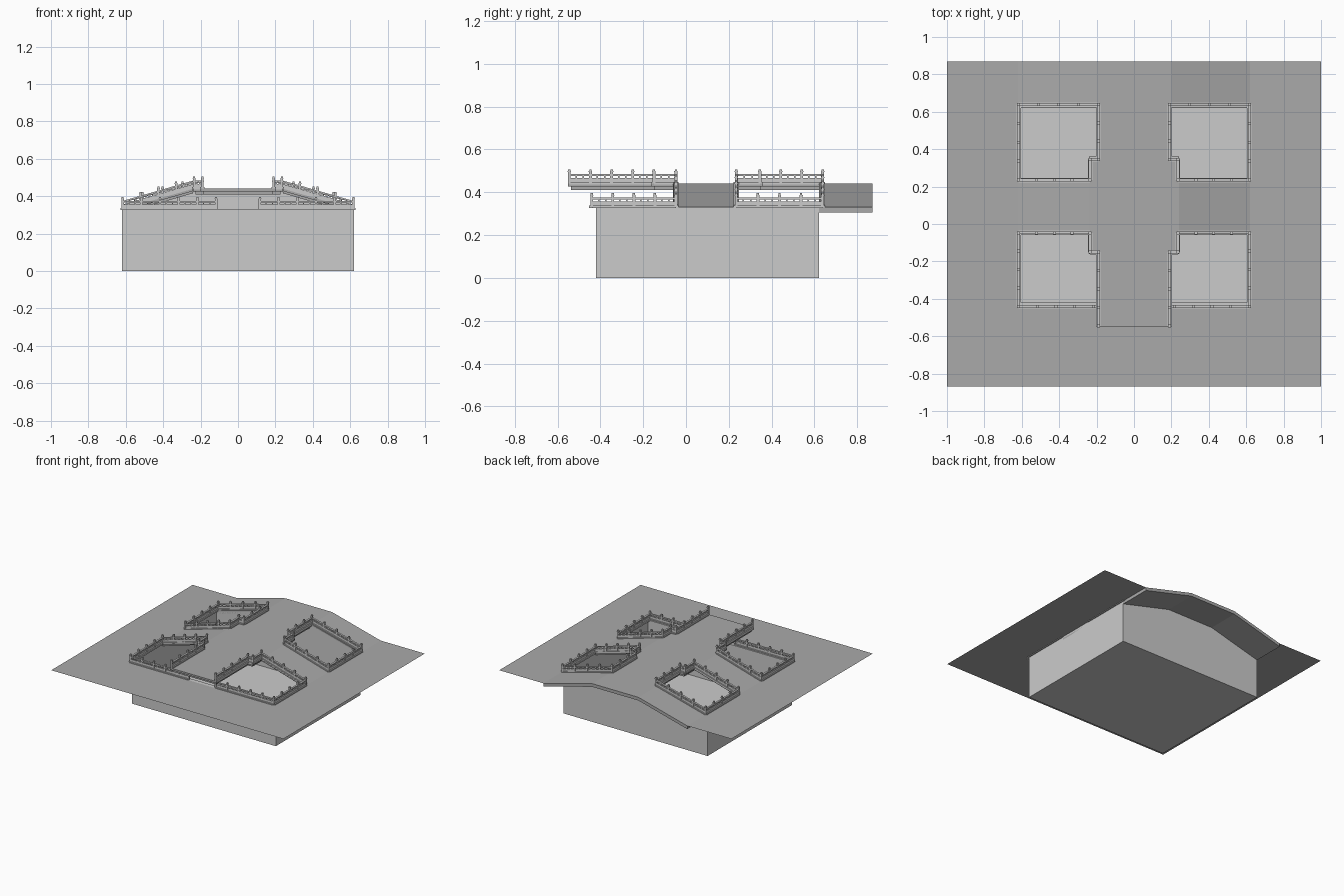
import bpy, bmesh
from mathutils import Vector

if "Cube" in bpy.data.objects:
    bpy.data.objects.remove(bpy.data.objects["Cube"])

G, H = 0.33, 0.44          # ground level and raised deck level
PX = 0.62                  # half width of the pit
YF, YB, YE = -0.42, 0.62, 0.87

dark = bpy.data.materials.new("dark_stone")
dark.diffuse_color = (0.4, 0.4, 0.4, 1)
dark.use_nodes = True
dark.node_tree.nodes["Principled BSDF"].inputs["Base Color"].default_value = dark.diffuse_color


def finish(name, bm, mat=None, recalc=True):
    if recalc:
        bmesh.ops.recalc_face_normals(bm, faces=bm.faces)
    me = bpy.data.meshes.new(name)
    bm.to_mesh(me)
    bm.free()
    ob = bpy.data.objects.new(name, me)
    bpy.context.collection.objects.link(ob)
    if mat:
        me.materials.append(mat)
    return ob


def face(bm, pts):
    return bm.faces.new([bm.verts.new(p) for p in pts])


def prism(bm, pts, vec):
    """Extrude a polygon along a vector into a closed solid."""
    f = face(bm, pts)
    r = bmesh.ops.extrude_face_region(bm, geom=[f])
    vs = [v for v in r["geom"] if isinstance(v, bmesh.types.BMVert)]
    bmesh.ops.translate(bm, verts=vs, vec=vec)
    if f not in bm.faces[:]:
        return
    # extrude keeps the first face as the opposite cap


def beam(bm, a, b, w, lo, hi):
    """Bar from a to b with vertical ends, following any slope."""
    a, b = Vector(a), Vector(b)
    d = b - a
    n = Vector((-d.y, d.x, 0)).normalized() * w / 2
    prism(bm, [a - n + Vector((0, 0, lo)), a + n + Vector((0, 0, lo)),
               a + n + Vector((0, 0, hi)), a - n + Vector((0, 0, hi))], d)


def block(bm, p, w, lo, hi):
    beam(bm, (p[0] - w / 2, p[1], p[2]), (p[0] + w / 2, p[1], p[2]), w, lo, hi)


def fence(name, pts):
    """Balustrade: kerb, two rails, short balusters and capped posts."""
    bm = bmesh.new()
    for a, b in zip(pts, pts[1:]):
        a, b = Vector(a), Vector(b)
        beam(bm, a, b, 0.024, -0.004, 0.008)
        beam(bm, a, b, 0.008, 0.008, 0.026)
        beam(bm, a, b, 0.014, 0.036, 0.045)
        n = max(1, round((b - a).length / 0.103))
        for i in range(n + 1):
            p = a.lerp(b, i / n)
            block(bm, p, 0.013, 0, 0.054)
            block(bm, p, 0.016, 0.054, 0.058)
            block(bm, p, 0.011, 0.058, 0.066)
            if i < n:
                for t in (0.33, 0.67):
                    block(bm, a.lerp(b, (i + t) / n), 0.007, 0.02, 0.038)
    finish(name, bm)


# ground: U-shaped sheet around the pit
bm = bmesh.new()
for x0, x1, y0, y1 in ((-1, -PX, -YE, YE), (PX, 1, -YE, YE), (-PX, PX, -YE, -0.45)):
    face(bm, [(x0, y0, G), (x1, y0, G), (x1, y1, G), (x0, y1, G)])
finish("ground", bm, dark, recalc=False)

# pit: floor, side walls, front ledge, back wall rising to the arch
bm = bmesh.new()
face(bm, [(-PX, YF, 0), (PX, YF, 0), (PX, YB, 0), (-PX, YB, 0)])
for s in (-1, 1):
    face(bm, [(s * PX, YF, 0), (s * PX, YB, 0), (s * PX, YB, G), (s * PX, YF, G)])
face(bm, [(-PX, YF, 0), (PX, YF, 0), (PX, YF, G), (-PX, YF, G)])
face(bm, [(-PX, YF, G), (PX, YF, G), (PX, -0.45, G), (-PX, -0.45, G)])
face(bm, [(-PX, YB, 0), (PX, YB, 0), (PX, YB, G - .01), (.2, YB, H - .01),
          (-.2, YB, H - .01), (-PX, YB, G - .01)])
bmesh.ops.remove_doubles(bm, verts=bm.verts, dist=1e-5)
finish("pit", bm)

# back arch: faceted slab running across the rear
top = [(-PX, G), (-.2, H), (.2, H), (PX, G)]
bm = bmesh.new()
prism(bm, [(x, YB, z) for x, z in top] +
      [(x, YB, z - .025) for x, z in reversed(top)], (0, YE - YB, 0))
finish("back_arch", bm, dark)

# raised walkway with wider centre platform, plus an inset layer under it
for name, inset, z0, z1 in (("walkway_deck", 0, .426, H), ("walkway_base", .012, .41, .426)):
    half = [(.2 - inset, -.55 + inset), (.2 - inset, -.16 + inset), (.24 - inset, -.16 + inset),
            (.24 - inset, .36 - inset), (.2 - inset, .36 - inset), (.2 - inset, YB)]
    bm = bmesh.new()
    prism(bm, [(x, y, z0) for x, y in half] + [(-x, y, z0) for x, y in reversed(half)],
          (0, 0, z1 - z0))
    finish(name, bm, dark)

for s, side in ((-1, "left"), (1, "right")):
    # sloping side ramps of the middle crossing
    for name, y0, y1, d0, d1 in (("ramp", -.06, .245, 0, .012), ("ramp_base", -.045, .23, .012, .024)):
        bm = bmesh.new()
        prism(bm, [(s * PX, y0, G - d0), (s * .24, y0, H - d0),
                   (s * .24, y0, H - d1), (s * PX, y0, G - d1)], (0, y1 - y0, 0))
        finish(f"{side}_{name}", bm, dark)

    # raised balustrades beside the walkway and down the ramps
    fence(f"{side}_front_walk_fence", [(s * .19, -.545, H), (s * .19, -.15, H), (s * .235, -.15, H),
                                       (s * .235, -.047, H), (s * PX * .995, -.047, G)])
    fence(f"{side}_back_walk_fence", [(s * PX * .995, .235, G), (s * .235, .235, H), (s * .235, .345, H),
                                      (s * .19, .345, H), (s * .19, .638, H), (s * PX * .995, .638, G)])
    # ground level balustrades around the pit
    fence(f"{side}_front_pit_fence", [(s * .117, -.44, G), (s * .617, -.44, G), (s * .617, -.047, G)])
    fence(f"{side}_back_pit_fence", [(s * .617, .235, G), (s * .617, .638, G)])
